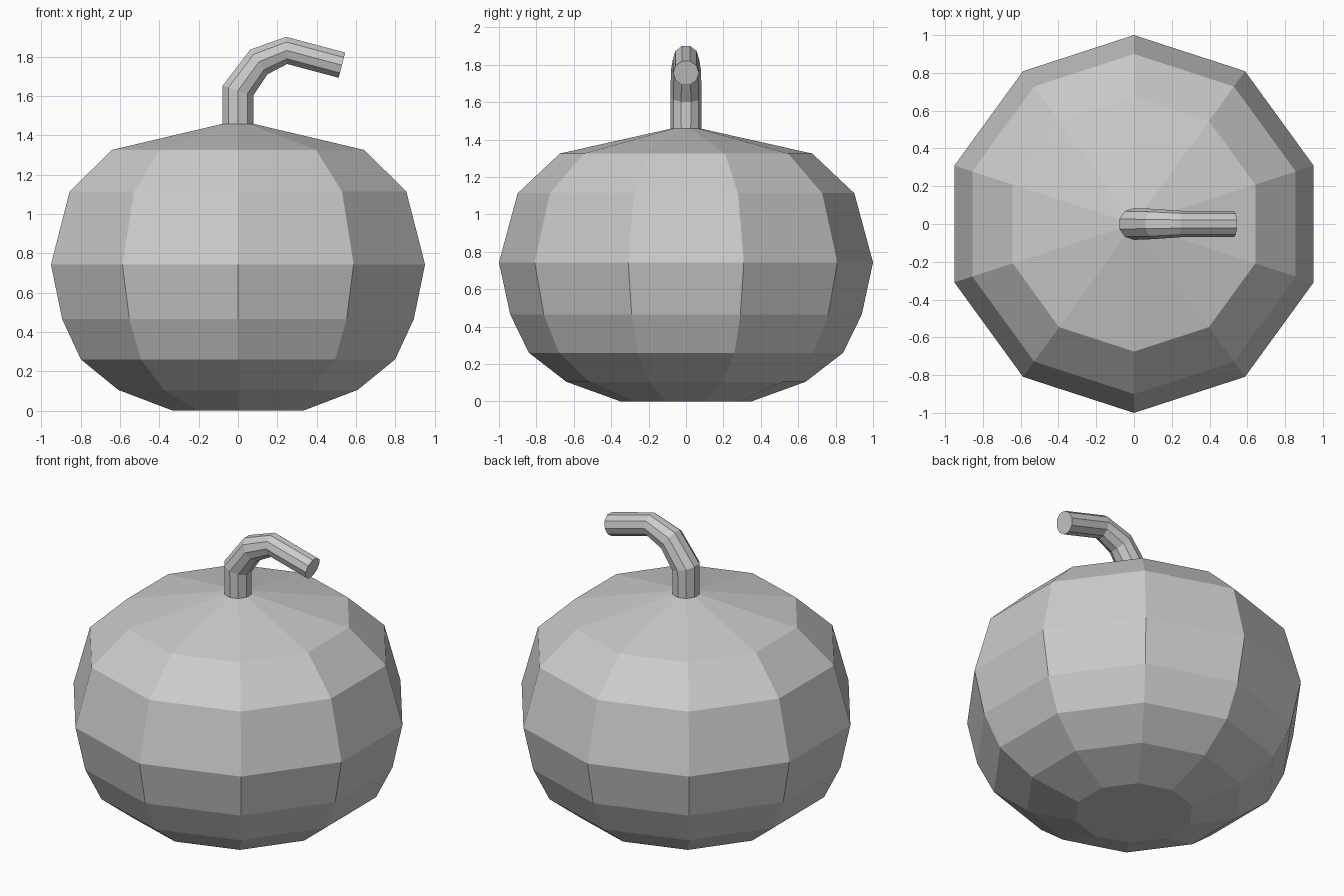
import bpy
import bmesh
from math import cos, sin, pi
from mathutils import Vector

cube = bpy.data.objects.get("Cube")
if cube:
    bpy.data.objects.remove(cube)

SIDES = 10
FLAT = cos(pi / SIDES)  # half-width across flats for a unit ring

grey = bpy.data.materials.new("plain grey")
grey.use_nodes = True
colour = (0.6, 0.6, 0.6, 1)
grey.diffuse_color = colour
grey.node_tree.nodes["Principled BSDF"].inputs["Base Color"].default_value = colour


def loft(name, rings, cap_start, cap_end):
    """Bridge ten-sided rings, each given as (centre, x-z axis, depth radius)."""
    bm = bmesh.new()
    loops = []
    for centre, axis, depth in rings:
        loop = []
        for i in range(SIDES):
            a = pi / 2 + 2 * pi * i / SIDES
            loop.append(bm.verts.new(centre + axis * cos(a) + Vector((0, depth * sin(a), 0))))
        loops.append(loop)
    for low, high in zip(loops, loops[1:]):
        for i in range(SIDES):
            j = (i + 1) % SIDES
            bm.faces.new((low[i], low[j], high[j], high[i]))
    if cap_start:
        bm.faces.new(loops[0][::-1])
    if cap_end:
        bm.faces.new(loops[-1])
    bmesh.ops.recalc_face_normals(bm, faces=bm.faces)
    mesh = bpy.data.meshes.new(name)
    bm.to_mesh(mesh)
    bm.free()
    mesh.materials.append(grey)
    obj = bpy.data.objects.new(name, mesh)
    bpy.context.collection.objects.link(obj)
    return obj


# Faceted round body: (radius, height)
profile = [(0.35, 0), (0.64, 0.105), (0.84, 0.26), (0.94, 0.465), (1, 0.743),
           (0.9, 1.113), (0.675, 1.325), (0.082, 1.458)]
loft("body", [(Vector((0, 0, z)), Vector((r, 0, 0)), r) for r, z in profile], True, True)

# Bent stem: outer point (x, z), inner point (x, z), depth radius
bends = [((-0.078, 1.458), (0.078, 1.458), 0.082),
         ((-0.078, 1.652), (0.078, 1.602), 0.084),
         ((0.062, 1.835), (0.15, 1.71), 0.08),
         ((0.245, 1.9), (0.25, 1.762), 0.07),
         ((0.545, 1.82), (0.512, 1.692), 0.069)]
stem_rings = []
for outer, inner, depth in bends:
    o, n = Vector((outer[0], 0, outer[1])), Vector((inner[0], 0, inner[1]))
    stem_rings.append(((o + n) / 2, (n - o) / 2 / FLAT, depth))
loft("stem", stem_rings, False, True)
